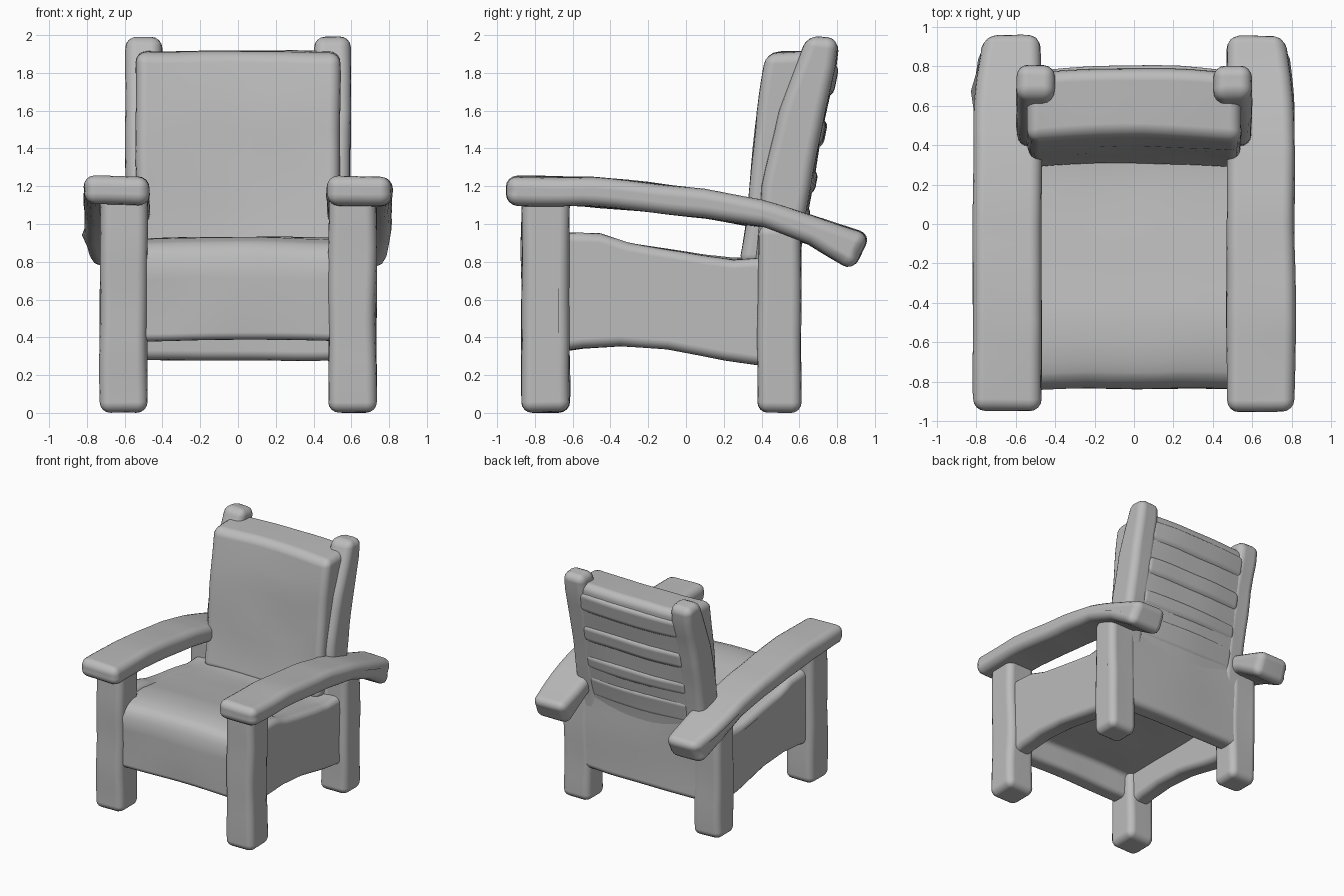
import bpy
import bmesh
from mathutils import Vector, noise

cube = bpy.data.objects.get("Cube")
if cube:
    bpy.data.objects.remove(cube, do_unlink=True)

grey = bpy.data.materials.new("clay grey")
grey.use_nodes = True
colour = (0.5, 0.5, 0.5, 1)
grey.diffuse_color = colour
grey.node_tree.nodes["Principled BSDF"].inputs["Base Color"].default_value = colour


def resample(points, step=0.1):
    """Split long profile edges so that they can undulate."""
    out = []
    for a, b in zip(points, points[1:] + points[:1]):
        a, b = Vector(a), Vector(b)
        n = max(1, round((b - a).length / step))
        out += [a.lerp(b, i / n) for i in range(n)]
    return out


def slab(name, profile, x0, x1, bevel=0.05, bow=0.0, crown=0.0, pinch=0.0):
    """Side profile (y, z) swept from x0 to x1: bowed back and up, outer rear pinched in."""
    pts = resample(profile)
    steps = max(1, round((x1 - x0) / 0.12))
    bm = bmesh.new()
    rings = []
    for i in range(steps + 1):
        t = i / steps
        arch = 4 * t * (1 - t)
        ring = []
        for y, z in pts:
            x = x0 + (x1 - x0) * t
            x *= 1 - pinch * max(0.0, y - 0.5) ** 2 * max(0.0, abs(x) - 0.47)
            p = Vector((x, y + bow * arch, z + crown * arch))
            p += noise.noise_vector(p * 2.6) * 0.01
            p.z = max(p.z, 0.0)
            ring.append(bm.verts.new(p))
        rings.append(ring)
    for a, b in zip(rings, rings[1:]):
        for j in range(len(pts)):
            k = (j + 1) % len(pts)
            bm.faces.new((a[j], a[k], b[k], b[j]))
    bm.faces.new(rings[0])
    bm.faces.new(rings[-1])
    bmesh.ops.recalc_face_normals(bm, faces=bm.faces)
    for f in bm.faces:
        f.smooth = True
    mesh = bpy.data.meshes.new(name)
    bm.to_mesh(mesh)
    bm.free()
    mesh.materials.append(grey)
    obj = bpy.data.objects.new(name, mesh)
    bpy.context.collection.objects.link(obj)
    mod = obj.modifiers.new("Soft edges", "BEVEL")
    mod.width = bevel
    mod.segments = 4
    mod.limit_method = "ANGLE"
    mod.angle_limit = 0.6
    mod.harden_normals = True


def pair(name, profile, x0, x1, **kw):
    """The same slab on both sides."""
    slab("left_" + name, profile, x0, x1, **kw)
    slab("right_" + name, profile, -x1, -x0, **kw)


def box(y0, y1, z0, z1):
    return [(y0, z0), (y1, z0), (y1, z1), (y0, z1)]


# Legs
pair("front_leg", box(-0.87, -0.62, 0, 1.17), 0.48, 0.73, bevel=0.055)
pair("back_leg", box(0.38, 0.61, 0, 0.99), 0.48, 0.73, bevel=0.055)

# Curved armrests sloping down to the back
arm = [(-0.95, 1.1), (-0.55, 1.095), (-0.2, 1.065), (0.1, 1.03), (0.4, 0.98),
       (0.65, 0.89), (0.885, 0.755), (0.975, 0.945), (0.65, 1.05), (0.4, 1.125),
       (0.1, 1.185), (-0.2, 1.22), (-0.5, 1.25), (-0.95, 1.255)]
pair("armrest", arm, 0.47, 0.815, bevel=0.06, pinch=0.9)

# Side panels, arched below and dipping to the back above
side = [(-0.68, 0.32), (-0.55, 0.34), (-0.35, 0.352), (-0.1, 0.335),
        (0.2, 0.28), (0.45, 0.245), (0.45, 0.82), (0.25, 0.808), (0.1, 0.83),
        (-0.1, 0.865), (-0.3, 0.9), (-0.45, 0.945), (-0.68, 0.955)]
pair("side_panel", side, 0.52, 0.675)

# Back rail under the backrest
slab("back_rail", box(0.44, 0.6, 0.28, 1.0), -0.56, 0.56, bow=0.005)

# Seat cushion with a rolled front running down into an apron
seat = [(-0.83, 0.375), (-0.69, 0.375), (-0.68, 0.56), (0.5, 0.56), (0.5, 0.82),
        (0.25, 0.81), (0.1, 0.825), (-0.1, 0.86), (-0.3, 0.89), (-0.5, 0.92),
        (-0.7, 0.915), (-0.79, 0.885), (-0.835, 0.81)]
slab("seat_cushion", seat, -0.6, 0.6, bevel=0.04, crown=0.012)

# Backrest cushion, its rear filling most of the space between the slats
back = [(0.275, 0.78), (0.31, 1.0), (0.34, 1.3), (0.37, 1.6), (0.4, 1.8),
        (0.42, 1.91), (0.765, 1.92), (0.765, 1.8), (0.7, 1.5),
        (0.61, 1.0), (0.57, 0.78)]
slab("back_cushion", back, -0.54, 0.54, bevel=0.06, bow=0.025)

# Tilted back posts with rounded tops
post = [(0.36, 0.72), (0.59, 0.72), (0.625, 1.0), (0.675, 1.3), (0.735, 1.6),
        (0.795, 1.83), (0.81, 1.98), (0.645, 2.0), (0.59, 1.86),
        (0.49, 1.6), (0.4, 1.2)]
pair("back_post", post, 0.4, 0.595, bevel=0.06)

# Horizontal slats across the back
for i, (z, half) in enumerate([(1.0, 0.1), (1.22, 0.07), (1.48, 0.08), (1.76, 0.09)]):
    y = 0.62 + (z - 1.0) * 0.2
    lean = half * 0.2
    slat = [(y - 0.1 - lean, z - half), (y - lean, z - half),
            (y + lean, z + half), (y - 0.1 + lean, z + half)]
    slab(f"back_slat_{i + 1}", slat, -0.47, 0.47, bow=0.025)
